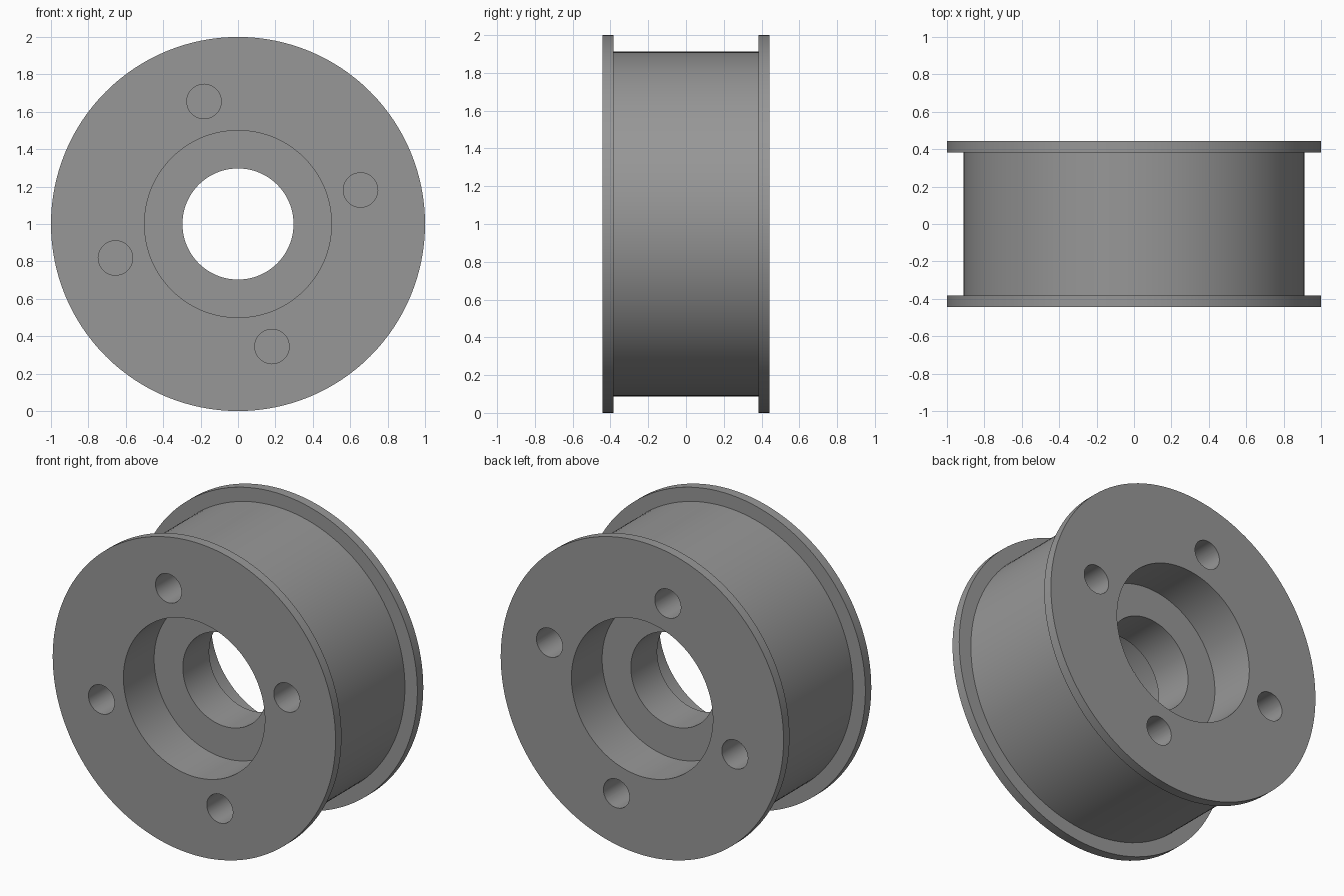
import bpy, bmesh, math
from mathutils import Matrix, Vector

if "Cube" in bpy.data.objects:
    bpy.data.objects.remove(bpy.data.objects["Cube"])

grey = bpy.data.materials.new("mid grey")
grey.diffuse_color = (0.31, 0.31, 0.31, 1)
grey.use_nodes = True
grey.node_tree.nodes["Principled BSDF"].inputs["Base Color"].default_value = grey.diffuse_color

HALF = 0.443        # half the width
STEP = 0.133        # half the thickness of the centre web
HOLE_DEPTH = 0.31


def add_object(name, bm):
    bmesh.ops.recalc_face_normals(bm, faces=bm.faces)
    mesh = bpy.data.meshes.new(name)
    bm.to_mesh(mesh)
    bm.free()
    mesh.materials.append(grey)
    ob = bpy.data.objects.new(name, mesh)
    bpy.context.collection.objects.link(ob)
    return ob


# Flanged wheel: half profile (radius, y), mirrored and turned about the y axis
half = [(0.297, STEP), (0.5, STEP), (0.5, HALF), (1.0, HALF),
        (1.0, 0.383), (0.912, 0.383)]
profile = half + [(r, -y) for r, y in reversed(half)]
bm = bmesh.new()
verts = [bm.verts.new((r, y, 1)) for r, y in profile]
edges = [bm.edges.new((verts[i], verts[(i + 1) % len(verts)])) for i in range(len(verts))]
bmesh.ops.spin(bm, geom=verts + edges, cent=(0, 0, 1), axis=(0, 1, 0),
               angle=math.tau, steps=128, use_merge=True)
bmesh.ops.remove_doubles(bm, verts=bm.verts, dist=1e-5)
wheel = add_object("flanged_wheel", bm)

# Blind bolt holes: four on each face
bm = bmesh.new()
for side in (-1, 1):
    for k in range(4):
        a = math.radians(15.5 + 90 * k)
        pos = Vector((0.68 * math.cos(a), side * HALF, 1 + 0.68 * math.sin(a)))
        bmesh.ops.create_cone(bm, cap_ends=True, segments=48, radius1=0.092, radius2=0.092,
                              depth=2 * HOLE_DEPTH,
                              matrix=Matrix.Translation(pos) @ Matrix.Rotation(math.pi / 2, 4, 'X'))
cutter = add_object("bolt_hole_cutter", bm)
cutter.hide_render = True

mod = wheel.modifiers.new("bolt holes", 'BOOLEAN')
mod.operation = 'DIFFERENCE'
mod.solver = 'EXACT'
mod.object = cutter
bpy.context.view_layer.objects.active = wheel
wheel.select_set(True)
bpy.ops.object.modifier_apply(modifier=mod.name)
bpy.data.objects.remove(cutter)
bpy.ops.object.shade_smooth_by_angle(angle=math.radians(30))
